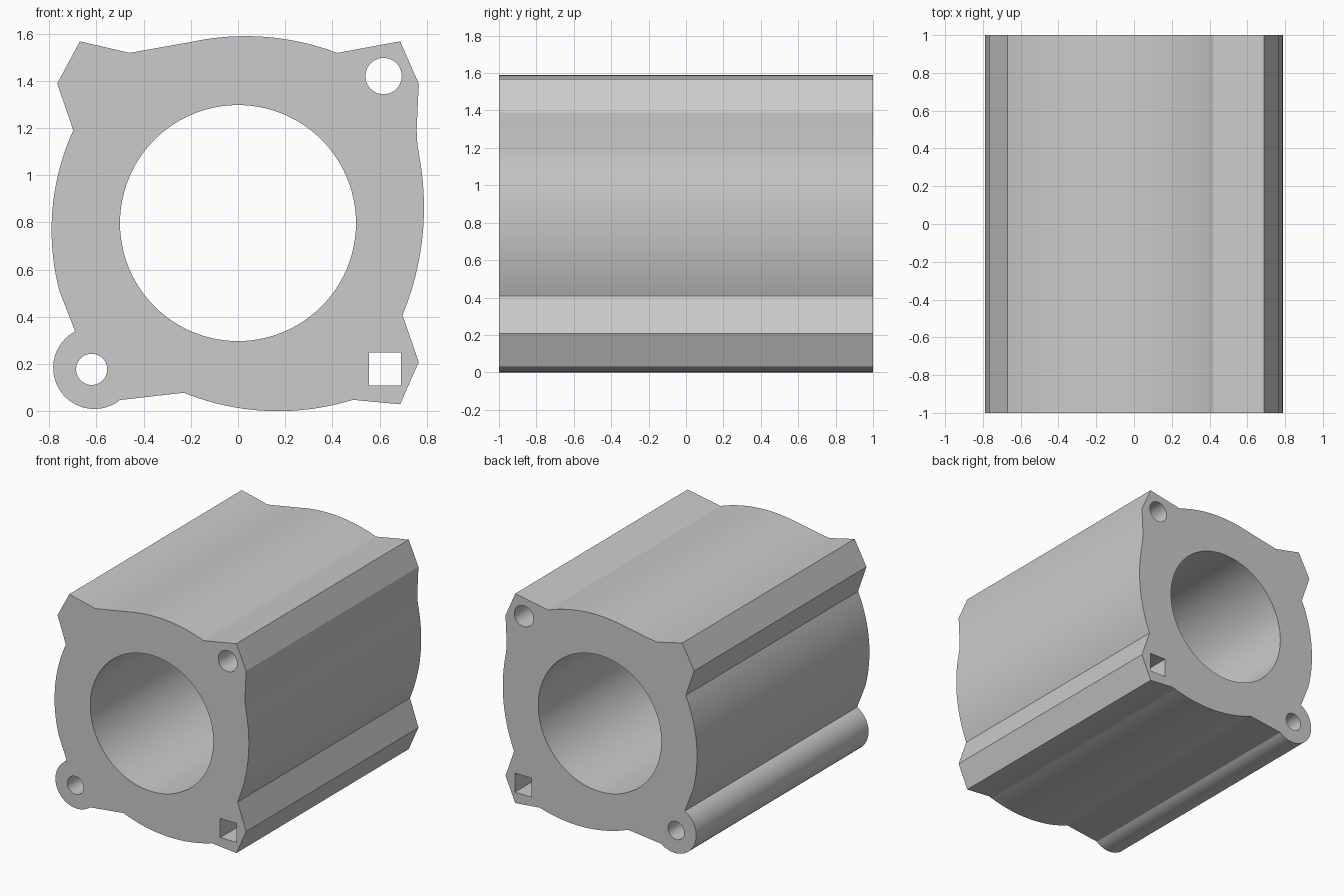
import bpy, bmesh, math
from mathutils import Vector

cube = bpy.data.objects.get("Cube")
if cube:
    bpy.data.objects.remove(cube)

HALF_LENGTH = 1.0


def arc(a, b, c, steps=20):
    """Points of the circular arc from a through b to c."""
    a, b, c = Vector(a), Vector(b), Vector(c)
    d = 2 * (a.x * (b.y - c.y) + b.x * (c.y - a.y) + c.x * (a.y - b.y))
    aa, bb, cc = a.dot(a), b.dot(b), c.dot(c)
    o = Vector(((aa * (b.y - c.y) + bb * (c.y - a.y) + cc * (a.y - b.y)) / d,
                (aa * (c.x - b.x) + bb * (a.x - c.x) + cc * (b.x - a.x)) / d))
    start, mid, end = (math.atan2(p.y - o.y, p.x - o.x) for p in (a, b, c))
    sweep = (end - start) % math.tau
    if (mid - start) % math.tau > sweep:
        sweep -= math.tau
    r = (a - o).length
    angles = [start + sweep * i / steps for i in range(steps + 1)]
    return [(o.x + r * math.cos(t), o.y + r * math.sin(t)) for t in angles]


def circle(x, z, r, n):
    return [(x + r * math.cos(math.tau * i / n), z + r * math.sin(math.tau * i / n))
            for i in range(n)]


# Outer section, clockwise from the upper -x corner
outline = [(-0.67, 1.567), (-0.46, 1.518)]
outline += arc((-0.20, 1.564), (0.03, 1.589), (0.42, 1.518))            # top bulge
outline += [(0.687, 1.567), (0.766, 1.388), (0.757, 1.19), (0.76, 1.13)]
outline += arc((0.768, 1.08), (0.788, 0.866), (0.697, 0.407))           # +x bulge
outline += [(0.766, 0.208), (0.687, 0.029)]
outline += arc((0.487, 0.048), (0.17, 0.0), (-0.23, 0.078))             # bottom bulge
outline += arc((-0.50, 0.047), (-0.783, 0.18), (-0.69, 0.338), 32)      # round lug
outline += arc((-0.757, 0.51), (-0.79, 0.764), (-0.698, 1.19))          # -x bulge
outline += [(-0.766, 1.388)]

# Bore and the three corner holes
holes = [
    circle(0, 0.797, 0.50, 96),
    circle(0.617, 1.42, 0.077, 40),
    circle(-0.62, 0.177, 0.066, 40),
    [(0.556, 0.108), (0.69, 0.108), (0.69, 0.248), (0.556, 0.248)],
]

# Fill the section, then extrude it along y
bm = bmesh.new()
edges = []
for loop in [outline] + holes:
    verts = [bm.verts.new((x, -HALF_LENGTH, z)) for x, z in loop]
    edges += [bm.edges.new((v, verts[i - 1])) for i, v in enumerate(verts)]
bmesh.ops.triangle_fill(bm, use_beauty=True, use_dissolve=False,
                        edges=edges, normal=(0, -1, 0))
result = bmesh.ops.extrude_face_region(bm, geom=bm.faces[:], use_keep_orig=True)
moved = [g for g in result["geom"] if isinstance(g, bmesh.types.BMVert)]
bmesh.ops.translate(bm, verts=moved, vec=(0, 2 * HALF_LENGTH, 0))
bmesh.ops.recalc_face_normals(bm, faces=bm.faces[:])

mesh = bpy.data.meshes.new("housing_extrusion")
bm.to_mesh(mesh)
bm.free()
housing = bpy.data.objects.new("housing_extrusion", mesh)
bpy.context.collection.objects.link(housing)

# Plain grey finish
grey = bpy.data.materials.new("light grey")
grey.use_nodes = True
colour = (0.6, 0.6, 0.6, 1)
grey.diffuse_color = colour
grey.node_tree.nodes["Principled BSDF"].inputs["Base Color"].default_value = colour
mesh.materials.append(grey)

bpy.ops.object.select_all(action="DESELECT")
housing.select_set(True)
bpy.context.view_layer.objects.active = housing
bpy.ops.object.shade_smooth_by_angle(angle=math.radians(25))
